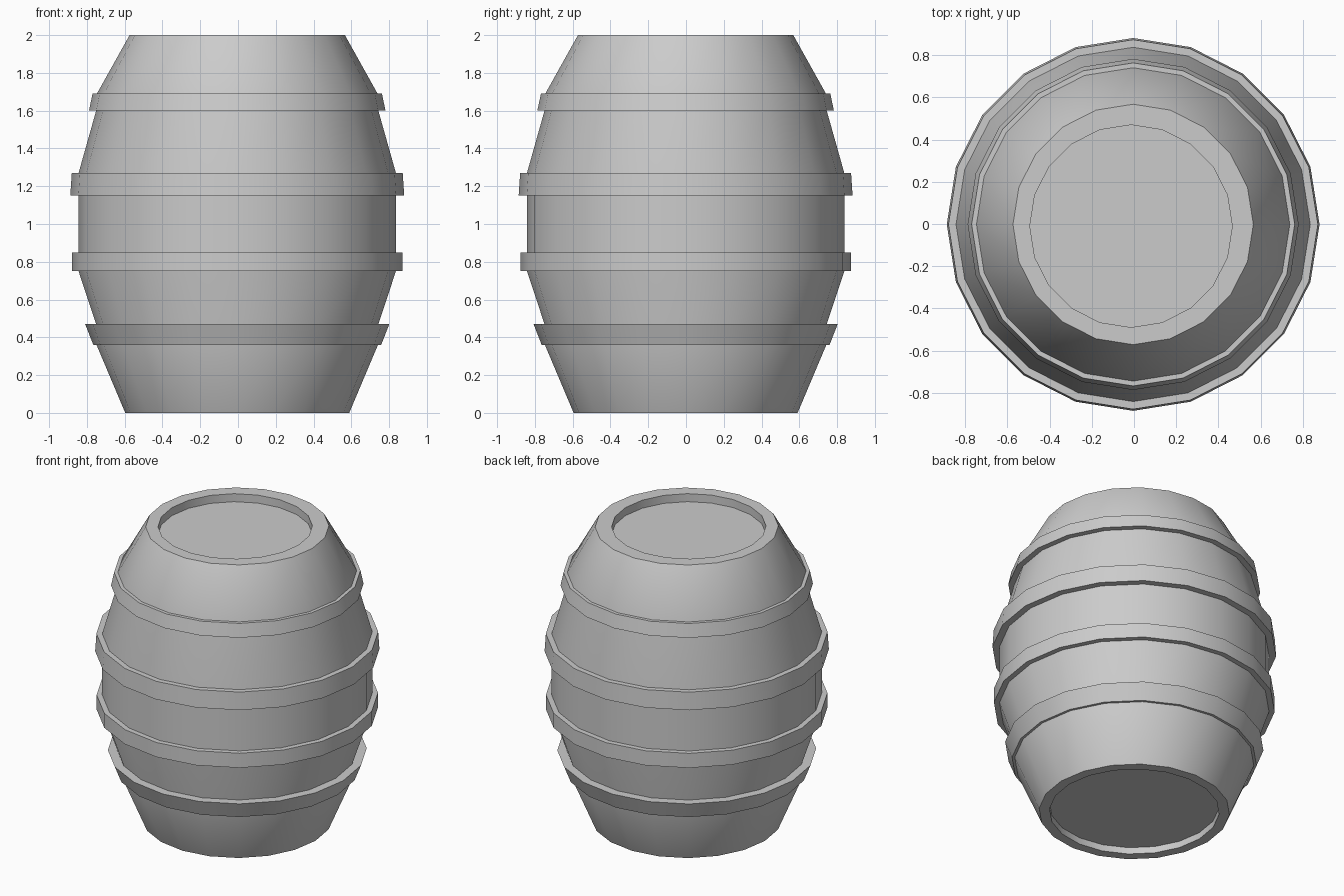
import bpy, bmesh, math

if "Cube" in bpy.data.objects:
    bpy.data.objects.remove(bpy.data.objects["Cube"])

SIDES = 20


def lathe(name, profile, caps=False):
    """Spin (radius, z, dx, dy) points, listed bottom to top, into a low-poly shell."""
    bm = bmesh.new()
    rings = []
    for r, z, dx, dy in profile:
        rings.append([bm.verts.new((dx + r * math.cos(2 * math.pi * i / SIDES),
                                    dy + r * math.sin(2 * math.pi * i / SIDES), z))
                      for i in range(SIDES)])
    for a, b in zip(rings, rings[1:]):
        for i in range(SIDES):
            j = (i + 1) % SIDES
            bm.faces.new((a[i], a[j], b[j], b[i]))
    if caps:
        bm.faces.new(rings[0][::-1])
        bm.faces.new(rings[-1])
    mesh = bpy.data.meshes.new(name)
    bm.to_mesh(mesh)
    bm.free()
    obj = bpy.data.objects.new(name, mesh)
    bpy.context.collection.objects.link(obj)
    bpy.ops.object.select_all(action='DESELECT')
    obj.select_set(True)
    bpy.context.view_layer.objects.active = obj
    bpy.ops.object.shade_smooth_by_angle(angle=math.radians(30))
    return obj


# Barrel body with recessed lids at both ends
DX, DY = -0.004, -0.002
walls = [(0.593, 0.0), (0.745, 0.36), (0.747, 0.47), (0.84, 0.75), (0.84, 0.85),
         (0.84, 1.15), (0.84, 1.27), (0.747, 1.60), (0.743, 1.69), (0.57, 2.0)]
body = [(0.528, 0.045, DX, DY), (0.528, 0.0, DX, DY)]
body += [(r, z, DX, DY) for r, z in walls]
body += [(0.48, 2.0, -0.014, -0.010), (0.48, 1.945, -0.014, -0.010)]
lathe("barrel_body", body, caps=True)

# Hoops: (name, bottom z, top z, body radii, hoop radii)
hoops = [
    ("hoop_bottom", 0.36, 0.47, (0.745, 0.747), (0.762, 0.805)),
    ("hoop_lower_middle", 0.75, 0.85, (0.84, 0.84), (0.875, 0.875)),
    ("hoop_upper_middle", 1.15, 1.27, (0.84, 0.84), (0.884, 0.876)),
    ("hoop_top", 1.60, 1.69, (0.747, 0.743), (0.785, 0.766)),
]
for name, z0, z1, (b0, b1), (h0, h1) in hoops:
    lathe(name, [(b0, z0, DX, DY), (h0, z0, DX, DY), (h1, z1, DX, DY), (b1, z1, DX, DY)])
